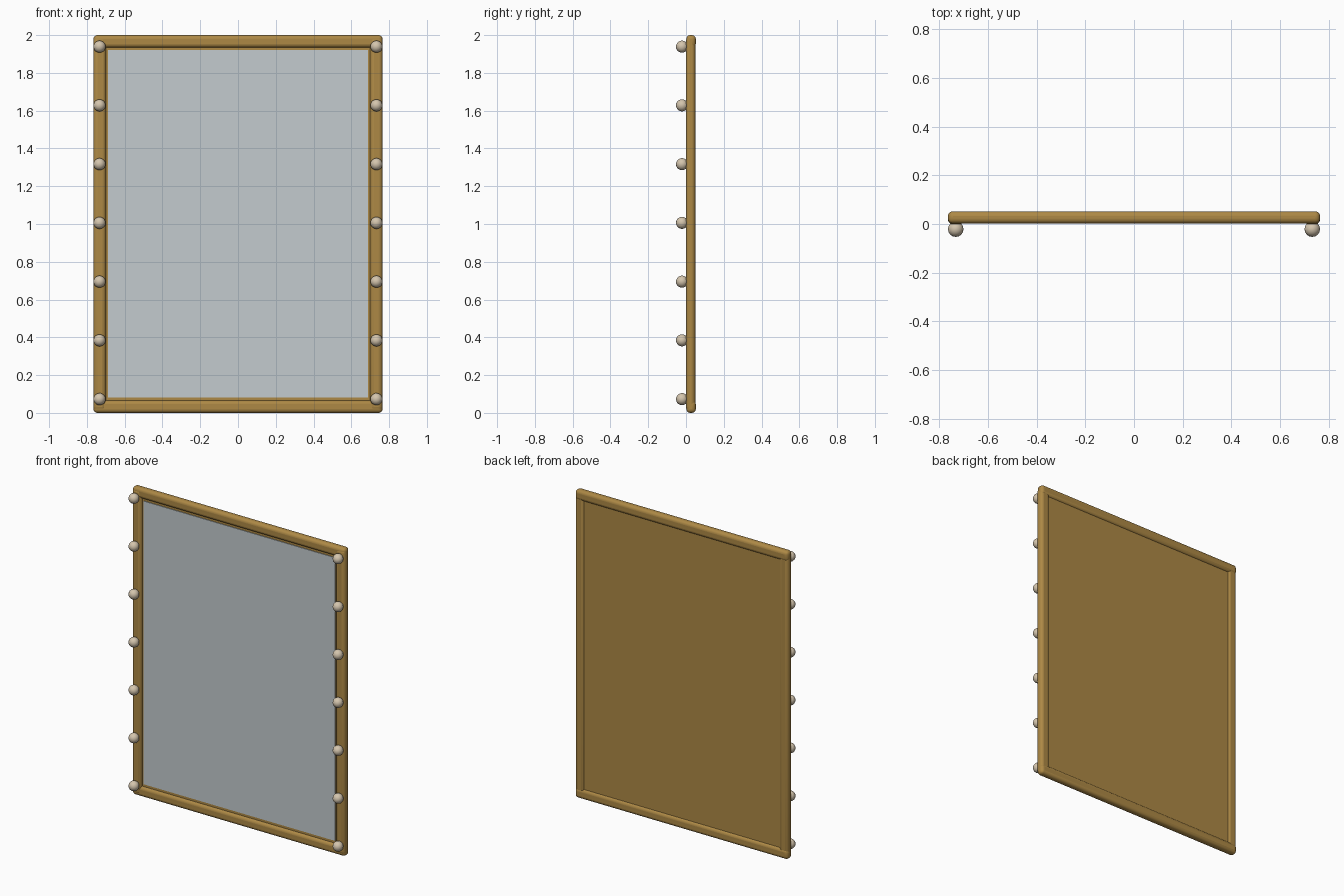
import bpy
from mathutils import Vector

cube = bpy.data.objects.get("Cube")
if cube:
    bpy.data.objects.remove(cube, do_unlink=True)


def material(name, rgb):
    m = bpy.data.materials.new(name)
    m.use_nodes = True
    m.diffuse_color = (*rgb, 1)
    m.node_tree.nodes["Principled BSDF"].inputs["Base Color"].default_value = (*rgb, 1)
    return m


GOLD = material("antique_gold", (0.42, 0.25, 0.06))
GLASS = material("mirror_glass", (0.55, 0.60, 0.62))
BULB = material("warm_white", (0.66, 0.56, 0.42))


def box(name, low, high, mat, bevel=0):
    low, high = Vector(low), Vector(high)
    bpy.ops.mesh.primitive_cube_add(size=1, location=(low + high) / 2)
    ob = bpy.context.object
    ob.name = name
    ob.scale = high - low
    bpy.ops.object.transform_apply(location=False, rotation=False, scale=True)
    ob.data.materials.append(mat)
    if bevel:
        mod = ob.modifiers.new("rounding", "BEVEL")
        mod.width = bevel
        mod.segments = 4
        bpy.ops.object.shade_smooth_by_angle()
    return ob


W, H = 0.765, 2.0      # half width and height of the frame
RAIL = 0.066           # rail thickness
FRONT, BACK = 0.002, 0.052

# Rounded rails
for name, z in (("bottom_rail", 0), ("top_rail", H - RAIL)):
    box(name, (-W, FRONT, z), (W, BACK, z + RAIL), GOLD, 0.02)
for side, s in (("left", 1), ("right", -1)):
    x0, x1 = sorted((s * (W - RAIL), s * W))
    box(side + "_rail", (x0, FRONT - 0.003, 0.012), (x1, BACK - 0.003, H - 0.012), GOLD, 0.02)

# Backing board, whose edge shows as a lip, and the mirror set into it
box("backing_board", (-0.74, 0.018, 0.03), (0.74, 0.040, H - 0.03), GOLD)
box("mirror_pane", (-0.688, 0.014, 0.082), (0.688, 0.019, H - 0.08), GLASS)

# Round bulbs down both sides, each on a small collar
for side, s in (("left", 1), ("right", -1)):
    for i in range(7):
        place = (s * 0.733, -0.021, 0.073 + i * 0.311)
        bpy.ops.mesh.primitive_uv_sphere_add(segments=16, ring_count=10, radius=0.032,
                                             location=place)
        bulb = bpy.context.object
        bulb.name = f"{side}_bulb_{i + 1}"
        bulb.data.materials.append(BULB)
        bpy.ops.object.shade_smooth()
